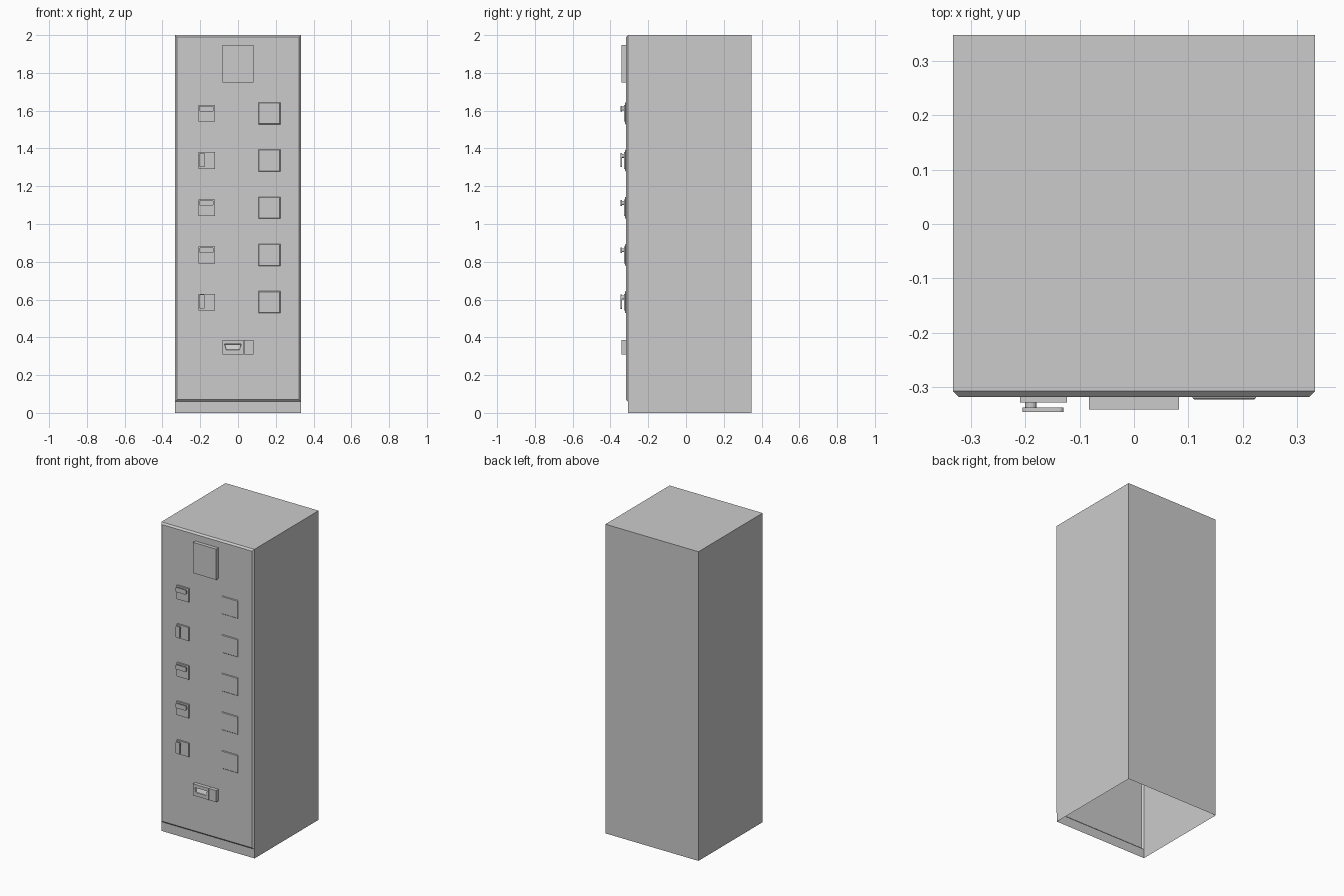
import bpy, bmesh, math
from mathutils import Vector, Matrix

if "Cube" in bpy.data.objects:
    bpy.data.objects.remove(bpy.data.objects["Cube"])

W, BACK, BODY_FRONT, DOOR_FRONT = 0.333, 0.348, -0.306, -0.318


def finish(bm, name):
    bmesh.ops.recalc_face_normals(bm, faces=bm.faces)
    me = bpy.data.meshes.new(name)
    bm.to_mesh(me)
    bm.free()
    ob = bpy.data.objects.new(name, me)
    bpy.context.collection.objects.link(ob)
    return ob


def box_bm(x0, x1, y0, y1, z0, z1):
    bm = bmesh.new()
    size = Vector((x1 - x0, y1 - y0, z1 - z0, 1))
    mid = Vector(((x0 + x1) / 2, (y0 + y1) / 2, (z0 + z1) / 2))
    bmesh.ops.create_cube(bm, size=1, matrix=Matrix.Translation(mid) @ Matrix.Diagonal(size))
    bm.normal_update()
    return bm


def box(name, *dims):
    return finish(box_bm(*dims), name)


def facing(bm, direction):
    return [f for f in bm.faces if f.normal.dot(Vector(direction)) > 0.9]


# Cabinet shell: open underneath, front left open above the plinth
bm = box_bm(-W, W, BODY_FRONT, BACK, 0, 2)
bmesh.ops.delete(bm, geom=facing(bm, (0, 0, -1)) + facing(bm, (0, -1, 0)), context='FACES_ONLY')
a, b, c, d = [bm.verts.new(p) for p in ((-W, BODY_FRONT, 0), (W, BODY_FRONT, 0),
                                        (W, BODY_FRONT, 0.06), (-W, BODY_FRONT, 0.06))]
bm.faces.new((a, b, c, d))
bmesh.ops.remove_doubles(bm, verts=bm.verts, dist=1e-5)
finish(bm, "cabinet_body")

# Door skin with a chamfered front rim
bm = box_bm(-W, W, DOOR_FRONT, BODY_FRONT, 0.06, 2)
bmesh.ops.delete(bm, geom=facing(bm, (0, 1, 0)), context='FACES_ONLY')
rim = [e for e in facing(bm, (0, -1, 0))[0].edges]
bmesh.ops.bevel(bm, geom=rim, offset=0.0105, segments=1, affect='EDGES')
finish(bm, "door")

# Display panel
box("display_panel", -0.083, 0.083, -0.341, DOOR_FRONT, 1.748, 1.947)


# Switch lever: rounded blade on a round stem, pivot at the origin
def lever(name, x, z, angle):
    bm = box_bm(-0.015, 0.06, -0.346, -0.338, -0.015, 0.015)
    ends = [e for e in bm.edges if abs((e.verts[0].co - e.verts[1].co).normalized().y) > 0.9]
    bmesh.ops.bevel(bm, geom=ends, offset=0.007, segments=3, profile=0.5, affect='EDGES')
    stem = Matrix.Translation((0, -0.3325, 0)) @ Matrix.Rotation(math.pi / 2, 4, 'X')
    bmesh.ops.create_cone(bm, cap_ends=True, segments=16, radius1=0.0105, radius2=0.0105,
                          depth=0.011, matrix=stem)
    ob = finish(bm, name)
    ob.location = (x, 0, z)
    ob.rotation_euler = (0, angle, 0)


# Five rows: switch on the left, label plate on the right
for i, down in enumerate((False, True, False, False, True)):
    z = 1.586 - 0.25 * i
    box(f"switch_base_{i + 1}", -0.21, -0.123, -0.328, DOOR_FRONT, z - 0.044, z + 0.044)
    lever(f"switch_lever_{i + 1}", -0.19, z + 0.025, math.pi / 2 if down else 0)
    bm = box_bm(0.108, 0.224, -0.323, DOOR_FRONT, z - 0.058, z + 0.058)
    bmesh.ops.bevel(bm, geom=list(facing(bm, (0, -1, 0))[0].edges), offset=0.003,
                    segments=1, affect='EDGES')
    finish(bm, f"label_plate_{i + 1}")

# Door latch: left block with a scooped finger cup, right block plain
bm = box_bm(-0.083, 0.029, -0.341, DOOR_FRONT, 0.31, 0.385)
cup = facing(bm, (0, -1, 0))
bmesh.ops.inset_region(bm, faces=cup, thickness=0.012)
for v in cup[0].verts:
    top = v.co.z > 0.347
    v.co.z = 0.364 if top else 0.334
    v.co.x = -0.027 + math.copysign(0.044 if top else 0.036, v.co.x + 0.027)
bmesh.ops.inset_region(bm, faces=cup, thickness=0.002)
for v in cup[0].verts:
    v.co.y += 0.016 if v.co.z > 0.35 else 0.003
finish(bm, "latch_handle")
box("latch_lock", 0.031, 0.083, -0.341, DOOR_FRONT, 0.31, 0.385)
